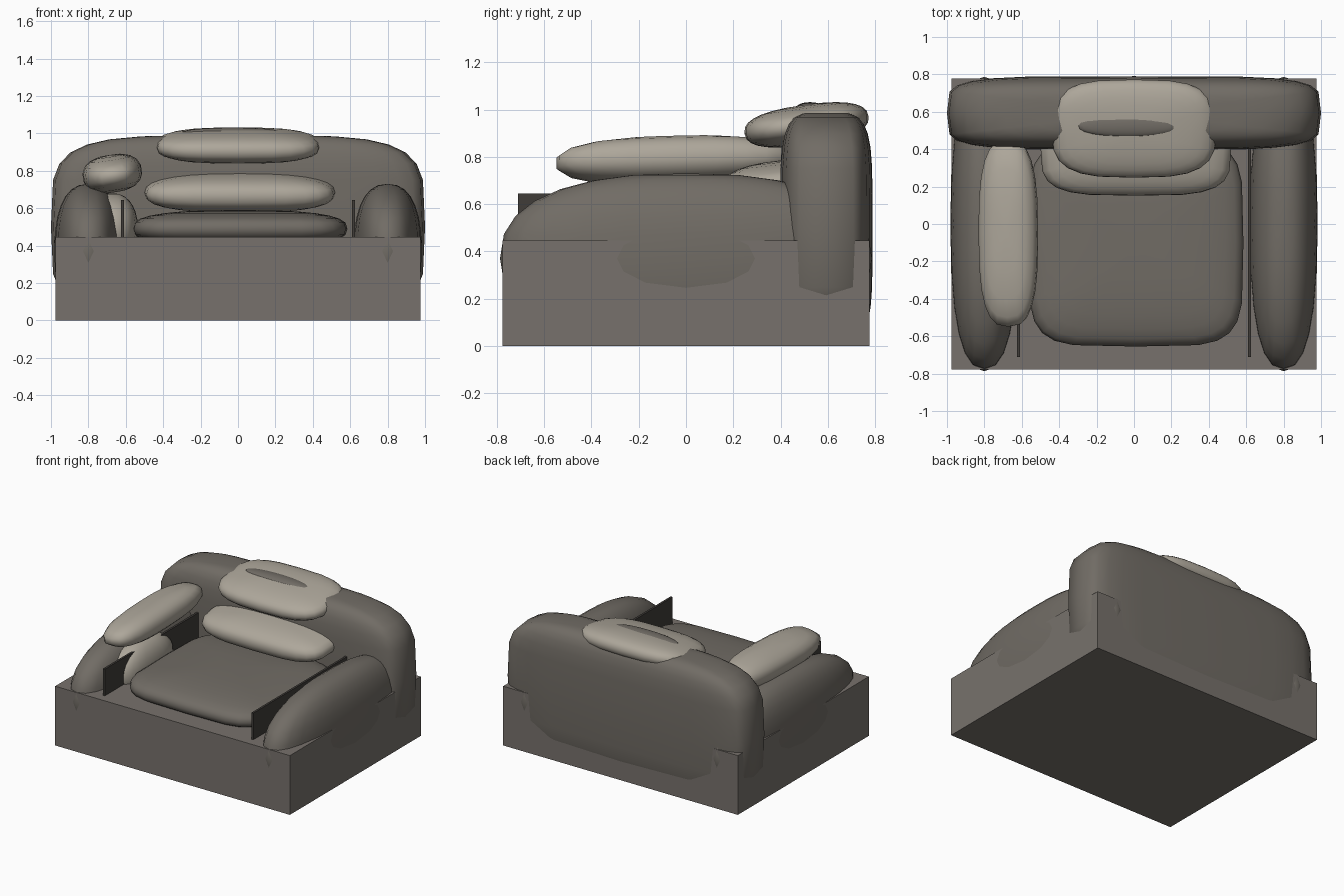
import bpy, bmesh, math
from mathutils import Matrix

if "Cube" in bpy.data.objects:
    bpy.data.objects.remove(bpy.data.objects["Cube"])


def mat(name, rgb):
    m = bpy.data.materials.new(name)
    m.diffuse_color = (*rgb, 1)
    m.use_nodes = True
    m.node_tree.nodes["Principled BSDF"].inputs["Base Color"].default_value = m.diffuse_color
    return m


FRAME = mat("frame taupe", (0.185, 0.167, 0.150))
FABRIC = mat("upholstery grey brown", (0.165, 0.150, 0.130))
LIGHT = mat("light linen", (0.42, 0.385, 0.325))
DARK = mat("dark trim", (0.050, 0.045, 0.040))


def finish(bm, name, material):
    me = bpy.data.meshes.new(name)
    bm.to_mesh(me)
    bm.free()
    me.materials.append(material)
    ob = bpy.data.objects.new(name, me)
    bpy.context.collection.objects.link(ob)
    return ob


def box(name, material, lo, hi):
    bm = bmesh.new()
    bmesh.ops.create_cube(bm, size=1)
    for v in bm.verts:
        v.co = [(a + b) / 2 + c * (b - a) for a, b, c in zip(lo, hi, v.co)]
    return finish(bm, name, material)


def spow(v, e):
    return math.copysign(abs(v) ** e, v) if abs(v) > 1e-5 else 0.0


def pillow(name, material, centre, radii, nh, nv, rot=(0, 0, 0), rings=14):
    """Puffy superellipsoid: nh / nv are the plan and vertical squareness."""
    bm = bmesh.new()
    bmesh.ops.create_uvsphere(bm, u_segments=24, v_segments=rings, radius=1)
    for v in bm.verts:
        x, y, z = v.co
        r = math.hypot(x, y)
        k = spow(r, 2 / nv)
        if r > 1e-5:
            x, y = spow(x / r, 2 / nh) * k, spow(y / r, 2 / nh) * k
        v.co = (x * radii[0], y * radii[1], spow(z, 2 / nv) * radii[2])
    for axis, deg in zip("XYZ", rot):
        bmesh.ops.rotate(bm, verts=bm.verts,
                         matrix=Matrix.Rotation(math.radians(deg), 3, axis))
    bmesh.ops.translate(bm, verts=bm.verts, vec=centre)
    for f in bm.faces:
        f.smooth = True
    return finish(bm, name, material)


# Base block
box("base", FRAME, (-0.975, -0.777, 0), (0.975, 0.777, 0.445))

# Armrests and thin side panels
for s, side in ((-1, "left"), (1, "right")):
    pillow("armrest_" + side, FABRIC, (s * 0.80, 0, 0.37),
           (0.182, 0.787, 0.36), 2.5, 2.4)
    box("side_panel_" + side, DARK, (s * 0.617 - 0.008, -0.71, 0.40),
        (s * 0.617 + 0.008, 0.42, 0.645))

# Backrest and seat
pillow("backrest", FABRIC, (0, 0.593, 0.50), (1.0, 0.197, 0.49), 5, 4.5)
pillow("seat", FABRIC, (0.01, -0.10, 0.49), (0.575, 0.555, 0.10), 5, 2.7)

# Loose cushions on the back
pillow("top_cushion", LIGHT, (0, 0.51, 0.935), (0.44, 0.265, 0.085),
       3.2, 2.5, (8, 0, 0))
pillow("back_crown", FABRIC, (-0.03, 0.525, 1.005), (0.27, 0.06, 0.026), 2.2, 2)
pillow("lower_cushion", LIGHT, (0.01, 0.41, 0.685), (0.51, 0.26, 0.10),
       3.8, 2.5, (6, 0, 0))

# Cushions along the left arm
pillow("arm_bolster", LIGHT, (-0.672, -0.05, 0.785), (0.16, 0.505, 0.10),
       2.8, 2.4, (1.5, -9, 0), 9)
pillow("side_cushion", LIGHT, (-0.67, -0.20, 0.49), (0.135, 0.31, 0.19), 2.6, 2.2)
